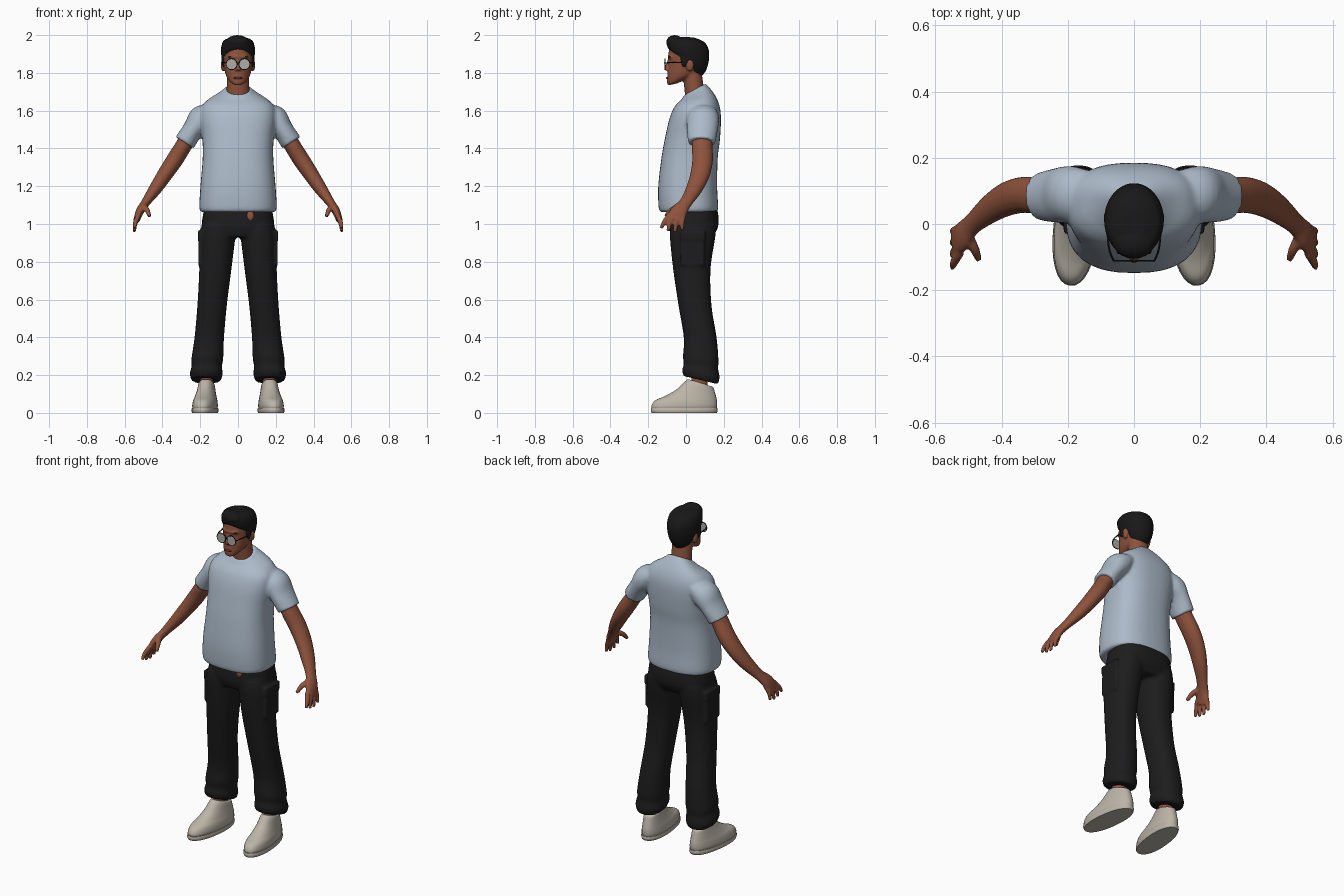
import bpy, bmesh, math
from mathutils import Matrix, Vector

cube = bpy.data.objects.get("Cube")
if cube:
    bpy.data.objects.remove(cube)


def material(name, *rgb):
    mat = bpy.data.materials.new(name)
    mat.use_nodes = True
    mat.diffuse_color = (*rgb, 1)
    mat.node_tree.nodes["Principled BSDF"].inputs["Base Color"].default_value = (*rgb, 1)
    return mat


SKIN = material("brown skin", .27, .085, .045)
LIP = material("dark lip", .16, .04, .025)
SHIRT = material("pale blue grey cotton", .41, .49, .58)
PANTS = material("charcoal cloth", .012, .012, .013)
HAIR = material("black hair", .009, .009, .009)
SHOE = material("cream canvas", .5, .46, .39)
LENS = material("grey lens", .42, .42, .41)


def resample(rows, steps=5):
    """Smooth the rows with a Catmull-Rom spline."""
    out = []
    last = len(rows) - 1
    for i in range(last):
        a, b, c, d = (rows[max(0, min(last, i + k))] for k in (-1, 0, 1, 2))
        for s in range(steps):
            t = s / steps
            out.append([q + t / 2 * (r - p + t * (2 * p - 5 * q + 4 * r - u + t * (3 * (q - r) + u - p)))
                        for p, q, r, u in zip(a, b, c, d)])
    return out + [list(rows[-1])]


def skin_rings(bm, rings):
    """Bridge rings of points into a closed form."""
    loops = [[bm.verts.new(p) for p in ring] for ring in rings]
    count = len(loops[0])
    for low, high in zip(loops, loops[1:]):
        for i in range(count):
            j = (i + 1) % count
            bm.faces.new((low[i], low[j], high[j], high[i]))
    bm.faces.new(loops[0][::-1])
    bm.faces.new(loops[-1])


def power(value, p):
    return math.copysign(abs(value) ** p, value)


def loft(bm, rows, p=1, sides=32):
    """Rows: centre x, half width, front y, back y, front z, back z."""
    rings = []
    for cx, hw, yf, yb, zf, zb in resample(rows):
        ring = []
        for i in range(sides):
            a = math.tau * i / sides
            s = power(math.sin(a), p)
            t = (1 + s) / 2
            ring.append((cx + hw * power(math.cos(a), p), yf + (yb - yf) * t, zf + (zb - zf) * t))
        rings.append(ring)
    skin_rings(bm, rings)


def tube(bm, rows, sides=16):
    """Rows: x, y, z, radius across, radius in depth."""
    rows = resample(rows)
    rings = []
    for k, row in enumerate(rows):
        centre = Vector(row[:3])
        t = (Vector(rows[min(k + 1, len(rows) - 1)][:3]) - Vector(rows[max(k - 1, 0)][:3])).normalized()
        guide = Vector((0, 1, 0)) if abs(t.y) < .9 else Vector((0, 0, 1))
        v = (guide - t * guide.dot(t)).normalized()
        u = v.cross(t)
        angles = [math.tau * i / sides for i in range(sides)]
        rings.append([centre + u * row[3] * math.cos(a) + v * row[4] * math.sin(a) for a in angles])
    skin_rings(bm, rings)


def ball(bm, place, size, turn=0):
    m = Matrix.Translation(place) @ Matrix.Rotation(turn, 4, "Y") @ Matrix.Diagonal((*size, 1))
    bmesh.ops.create_uvsphere(bm, u_segments=20, v_segments=12, radius=1, matrix=m)


def mirror(bm):
    """Copy everything so far to the other side."""
    copy = bmesh.ops.duplicate(bm, geom=bm.verts[:] + bm.edges[:] + bm.faces[:])["geom"]
    bmesh.ops.scale(bm, vec=(-1, 1, 1), verts=[g for g in copy if isinstance(g, bmesh.types.BMVert)])


def finish(name, bm, mat, voxel=0, smooth=3):
    """Make the object; a voxel size blends its pieces into one surface."""
    bmesh.ops.recalc_face_normals(bm, faces=bm.faces)
    mesh = bpy.data.meshes.new(name)
    bm.to_mesh(mesh)
    bm.free()
    mesh.materials.append(mat)
    obj = bpy.data.objects.new(name, mesh)
    bpy.context.collection.objects.link(obj)
    bpy.ops.object.select_all(action="DESELECT")
    obj.select_set(True)
    bpy.context.view_layer.objects.active = obj
    if voxel:
        remesh = obj.modifiers.new("blend", "REMESH")
        remesh.mode = "VOXEL"
        remesh.voxel_size = voxel
        soften = obj.modifiers.new("soften", "SMOOTH")
        soften.iterations = smooth
        for modifier in ("blend", "soften"):
            bpy.ops.object.modifier_apply(modifier=modifier)
        obj.data.shade_smooth()
    else:
        bpy.ops.object.shade_smooth_by_angle(angle=math.radians(45))
    return obj


# T-shirt: sleeves blended with the body
bm = bmesh.new()
tube(bm, [(.13, .09, 1.6, .04, .07), (.19, .09, 1.56, .07, .085),
          (.237, .086, 1.5, .056, .082), (.283, .083, 1.43, .057, .072)], 24)
mirror(bm)
loft(bm, [(0, .196, -.135, .163, 1.063, 1.063), (0, .205, -.145, .17, 1.09, 1.09),
          (0, .199, -.147, .165, 1.2, 1.2), (0, .187, -.13, .168, 1.35, 1.35),
          (0, .189, -.112, .18, 1.45, 1.45), (0, .2, -.09, .185, 1.55, 1.55),
          (0, .195, -.067, .18, 1.61, 1.615), (0, .165, -.045, .163, 1.64, 1.665),
          (0, .115, -.024, .138, 1.66, 1.705), (0, .075, -.015, .112, 1.674, 1.735),
          (0, .068, -.01, .105, 1.682, 1.745)], .8, 40)
finish("shirt", bm, SHIRT, .009)

# Trousers: legs, thigh pockets with flaps, hips
bm = bmesh.new()
loft(bm, [(.168, .078, -.012, .17, .195, .152), (.168, .087, -.02, .178, .225, .19),
          (.165, .08, -.012, .17, .26, .235), (.162, .084, -.016, .172, .3, .28),
          (.152, .078, -.012, .162, .4, .4), (.137, .078, -.04, .135, .57, .57),
          (.12, .085, -.068, .13, .76, .76), (.108, .094, -.085, .155, .93, .93),
          (.1, .09, -.08, .16, 1, 1)], .9)
for height, size in ((.865, (.018, .125, .17)), (.94, (.026, .13, .05))):
    place = Matrix.Translation((.2, .035, height)) @ Matrix.Diagonal((*size, 1))
    bmesh.ops.create_cube(bm, size=1, matrix=place)
mirror(bm)
loft(bm, [(0, .15, -.075, .14, .93, .93), (0, .19, -.09, .168, .98, .98),
          (0, .187, -.088, .172, 1.04, 1.04), (0, .175, -.08, .16, 1.1, 1.1)], .8)
finish("trousers", bm, PANTS, .009, 2)

# Bare skin showing at the waist
bm = bmesh.new()
ball(bm, (.065, -.081, 1.043), (.02, .009, .026))
finish("waist_skin", bm, SKIN)

# Arms with hands
bm = bmesh.new()
tube(bm, [(.22, .09, 1.53, .045, .055), (.285, .085, 1.42, .044, .055),
          (.335, .088, 1.34, .045, .055), (.385, .075, 1.265, .041, .052),
          (.435, .045, 1.19, .035, .044), (.488, 0, 1.115, .024, .034),
          (.518, -.035, 1.07, .022, .044), (.537, -.06, 1.02, .017, .048)])
for i in range(4):
    knuckle, tip = -.098 + i * .026, -.132 + i * .037
    drop = (.978, .962, .957, .968)[i]
    tube(bm, [(.525, knuckle + .01, 1.05, .013, .013), (.543, (knuckle + tip) / 2, 1.01, .013, .013),
              (.549, tip, drop, .009, .009)], 10)
tube(bm, [(.505, -.03, 1.095, .016, .018), (.482, -.075, 1.075, .015, .015),
          (.469, -.108, 1.04, .01, .01)], 10)
mirror(bm)
finish("arms", bm, SKIN, .006)

# Shoes turned slightly outward, with soles and ankles
turn = Matrix.Translation((.163, .1, 0)) @ Matrix.Rotation(math.radians(6), 4, "Z") @ Matrix.Translation((0, -.1, 0))
shapes = {
    "shoes": (SHOE, [(0, .058, -.175, .158, .012, .012), (0, .065, -.185, .165, .035, .035),
                     (0, .062, -.165, .165, .066, .06), (0, .055, -.11, .16, .09, .085),
                     (0, .048, -.05, .153, .125, .11), (0, .042, -.008, .145, .165, .135),
                     (0, .036, .01, .135, .178, .14)]),
    "soles": (SHOE, [(0, .066, -.184, .163, 0, 0), (0, .069, -.188, .168, .012, .012),
                     (0, .067, -.186, .166, .025, .025)]),
    "ankles": (SKIN, [(0, .034, .025, .115, .1, .1), (0, .034, .03, .115, .25, .25)]),
}
for name, (mat, rows) in shapes.items():
    bm = bmesh.new()
    loft(bm, rows, .9)
    bmesh.ops.transform(bm, matrix=turn, verts=bm.verts)
    mirror(bm)
    finish(name, bm, mat)

# Head: ears, skull, neck, nose and brow
bm = bmesh.new()
ball(bm, (.08, .022, 1.84), (.011, .02, .032))
mirror(bm)
loft(bm, [(0, .022, -.092, -.045, 1.734, 1.745), (0, .043, -.1, .0, 1.745, 1.765),
          (0, .062, -.1, .06, 1.775, 1.79), (0, .071, -.097, .09, 1.81, 1.82),
          (0, .077, -.092, .1, 1.85, 1.85), (0, .079, -.093, .105, 1.9, 1.9),
          (0, .07, -.08, .09, 1.95, 1.95), (0, .03, -.04, .04, 1.98, 1.98)])
tube(bm, [(0, .055, 1.6, .07, .055), (0, .045, 1.7, .061, .052), (0, .03, 1.82, .058, .05)], 24)
tube(bm, [(0, -.088, 1.87, .008, .008), (0, -.098, 1.835, .011, .012), (0, -.103, 1.812, .017, .012)])
ball(bm, (0, -.078, 1.885), (.055, .02, .012))
finish("head", bm, SKIN, .006, 2)

bm = bmesh.new()
ball(bm, (0, -.098, 1.773), (.024, .007, .006))
finish("mouth", bm, LIP)

# Hair: sideburns and eyebrows, swept cap and quiff
bm = bmesh.new()
ball(bm, (.077, -.008, 1.865), (.01, .02, .037))
ball(bm, (.036, -.086, 1.886), (.02, .008, .005), .1)
mirror(bm)
loft(bm, [(0, .068, -.088, .07, 1.925, 1.768), (0, .084, -.096, .105, 1.932, 1.81),
          (0, .09, -.1, .122, 1.943, 1.87), (0, .088, -.1, .12, 1.96, 1.925),
          (0, .074, -.085, .095, 1.98, 1.965), (0, .035, -.045, .04, 1.991, 1.988)])
ball(bm, (0, -.06, 1.963), (.062, .045, .037), .06)
finish("hair", bm, HAIR, .006, 2)

# Round glasses
bm = bmesh.new()
facing = Matrix.Translation((.034, -.111, 1.846)) @ Matrix.Rotation(math.pi / 2, 4, "X")
bmesh.ops.create_cone(bm, cap_ends=True, segments=28, radius1=.027, radius2=.027, depth=.004, matrix=facing)
mirror(bm)
finish("lenses", bm, LENS)

bm = bmesh.new()
rim = [facing @ Vector((.028 * math.cos(a), .028 * math.sin(a), 0))
       for a in (math.tau * i / 12 for i in range(13))]
tube(bm, [(*p, .0025, .0025) for p in rim], 8)
tube(bm, [(.062, -.11, 1.852, .003, .003), (.076, -.07, 1.855, .003, .003), (.083, .02, 1.855, .003, .003)], 8)
tube(bm, [(0, -.114, 1.853, .003, .003), (.008, -.112, 1.851, .003, .003)], 8)
mirror(bm)
finish("glasses_frame", bm, HAIR)
